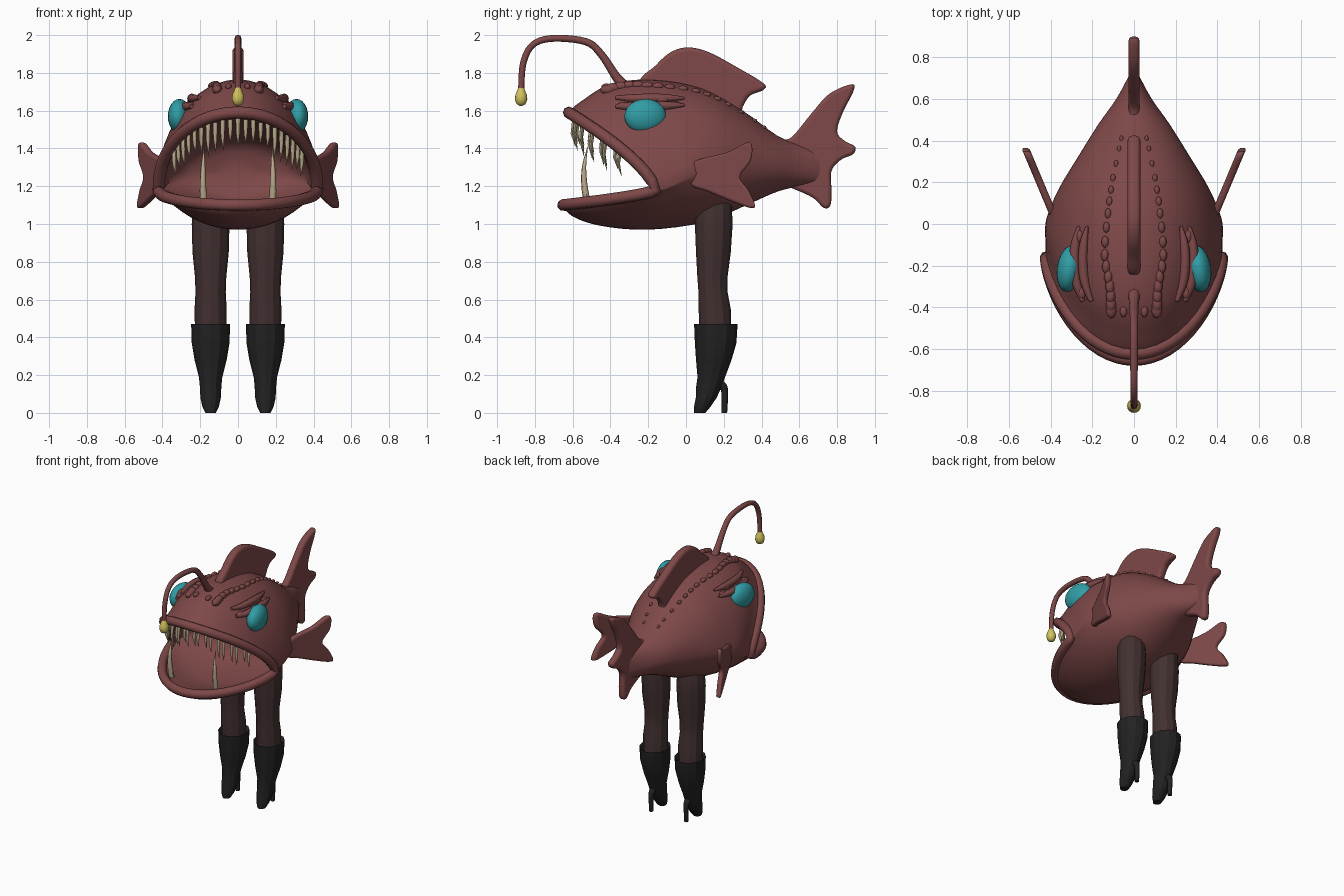
import bpy, bmesh, math, random
from mathutils import Vector
from mathutils.bvhtree import BVHTree

random.seed(4)
cube = bpy.data.objects.get("Cube")
if cube:
    bpy.data.objects.remove(cube)


def material(name, rgb):
    m = bpy.data.materials.new(name)
    m.use_nodes = True
    m.diffuse_color = (*rgb, 1)
    m.node_tree.nodes["Principled BSDF"].inputs["Base Color"].default_value = (*rgb, 1)
    return m


SKIN = material("dull red skin", (0.21, 0.065, 0.065))
TEAL = material("teal eye", (0.03, 0.34, 0.38))
IVORY = material("ivory tooth", (0.5, 0.41, 0.26))
GLOW = material("yellow lure", (0.65, 0.55, 0.11))
STOCKING = material("dark brown stocking", (0.055, 0.03, 0.03))
LEATHER = material("black leather", (0.016, 0.016, 0.016))


def spline(pts, steps, closed=False):
    """Sample a Catmull-Rom curve through points of any dimension."""
    n, out = len(pts), []
    for i in range(n if closed else n - 1):
        idx = [i - 1, i, i + 1, i + 2]
        idx = [k % n if closed else min(max(k, 0), n - 1) for k in idx]
        for s in range(steps):
            t = s / steps
            w = ((-t + 2*t*t - t**3) / 2, (2 - 5*t*t + 3*t**3) / 2,
                 (t + 4*t*t - 3*t**3) / 2, (t**3 - t*t) / 2)
            out.append(tuple(sum(w[j] * pts[idx[j]][d] for j in range(4))
                             for d in range(len(pts[0]))))
    return out if closed else out + [tuple(pts[-1])]


def finish(obj, mat, angle=40):
    bpy.ops.object.select_all(action='DESELECT')
    obj.select_set(True)
    bpy.context.view_layer.objects.active = obj
    if obj.type == 'CURVE':
        bpy.ops.object.convert(target='MESH')
        obj = bpy.context.object
    obj.data.materials.clear()
    obj.data.materials.append(mat)
    if angle:
        bpy.ops.object.shade_smooth_by_angle(angle=math.radians(angle))
    return obj


def new_object(name, data):
    obj = bpy.data.objects.new(name, data)
    bpy.context.collection.objects.link(obj)
    return obj


def loft(name, rings, mat, angle=40):
    bm = bmesh.new()
    loops = [[bm.verts.new(p) for p in ring] for ring in rings]
    for a, b in zip(loops, loops[1:]):
        for i in range(len(a)):
            j = (i + 1) % len(a)
            bm.faces.new((a[i], a[j], b[j], b[i]))
    bm.faces.new(loops[0])
    bm.faces.new(loops[-1])
    bmesh.ops.recalc_face_normals(bm, faces=bm.faces)
    mesh = bpy.data.meshes.new(name)
    bm.to_mesh(mesh)
    bm.free()
    return finish(new_object(name, mesh), mat, angle)


def tubes(name, strands, mat, closed=False, sides=2):
    """Each strand is a list of (x, y, z, radius)."""
    cu = bpy.data.curves.new(name, 'CURVE')
    cu.dimensions = '3D'
    cu.bevel_depth, cu.bevel_resolution, cu.use_fill_caps = 1, sides, True
    for strand in strands:
        sp = cu.splines.new('POLY')
        sp.points.add(len(strand) - 1)
        sp.use_cyclic_u = closed
        for p, (x, y, z, r) in zip(sp.points, strand):
            p.co, p.radius = (x, y, z, 1), r
    return finish(new_object(name, cu), mat, 60)


def fin(name, outline, half, place=lambda x, y: x):
    """Rounded plate from a (y, z) outline; place gives the final x."""
    cu = bpy.data.curves.new(name, 'CURVE')
    cu.dimensions, cu.fill_mode = '2D', 'BOTH'
    cu.extrude, cu.bevel_depth, cu.bevel_resolution = half * 0.3, half * 0.7, 2
    cu.offset = -half * 0.7
    pts = spline(outline, 5, True)
    sp = cu.splines.new('POLY')
    sp.points.add(len(pts) - 1)
    sp.use_cyclic_u = True
    for p, (y, z) in zip(sp.points, pts):
        p.co = (y, z, 0, 1)
    obj = finish(new_object(name, cu), SKIN, 50)
    for v in obj.data.vertices:
        y, z, x = v.co
        v.co = (place(x, y), y, z)
    return obj


def ellipsoid(name, loc, scale, mat, rot=(0, 0, 0), seg=20):
    bpy.ops.mesh.primitive_uv_sphere_add(segments=seg, ring_count=seg // 2 + 2,
                                         radius=1, location=loc, rotation=rot)
    obj = bpy.context.object
    obj.name, obj.scale = name, scale
    return finish(obj, mat, 60)


# Body: tilted rings running from the throat, out over the lips, to the tail
# ring = top y, top z, side x, side y, side z, bottom y, bottom z, roundness
RINGS = [
    (-0.02, 1.33, 0.10, -0.01, 1.27, -0.02, 1.21, 1.0),
    (-0.08, 1.44, 0.27, -0.05, 1.25, -0.10, 1.12, 1.0),
    (-0.34, 1.52, 0.36, -0.11, 1.22, -0.38, 1.07, 0.95),
    (-0.57, 1.55, 0.39, -0.16, 1.19, -0.61, 1.11, 0.9),
    (-0.62, 1.59, 0.42, -0.16, 1.18, -0.65, 1.10, 0.9),
    (-0.54, 1.66, 0.425, -0.08, 1.20, -0.60, 1.04, 1.05),
    (-0.40, 1.74, 0.425, 0.00, 1.24, -0.45, 0.99, 1.1),
    (-0.18, 1.765, 0.405, 0.07, 1.27, -0.20, 0.97, 1.1),
    (0.08, 1.72, 0.355, 0.18, 1.30, 0.10, 1.01, 1.05),
    (0.30, 1.60, 0.27, 0.32, 1.32, 0.32, 1.10, 1.0),
    (0.48, 1.47, 0.17, 0.48, 1.31, 0.48, 1.17, 1.0),
    (0.60, 1.42, 0.085, 0.60, 1.29, 0.60, 1.20, 1.0),
    (0.72, 1.38, 0.02, 0.72, 1.29, 0.72, 1.22, 1.0),
]


def ring_point(ring, a):
    ty, tz, sx, sy, sz, by, bz, e = ring
    s, c = math.sin(a), math.cos(a)
    y, z = (ty, tz) if c > 0 else (by, bz)
    return (sx * s, sy + (y - sy) * abs(c) ** 1.3, sz + (z - sz) * abs(c) ** e)


def ring_loop(ring, n=48):
    return [ring_point(ring, 2 * math.pi * i / n) for i in range(n)]


body = loft("body", [ring_loop(r) for r in spline(RINGS, 4)], SKIN, 60)
tubes("lips", [[(*p, 0.032) for p in ring_loop(RINGS[4], 64)]], SKIN, True)
skin_tree = BVHTree.FromPolygons([v.co.copy() for v in body.data.vertices],
                                 [tuple(p.vertices) for p in body.data.polygons])


def on_back(x, y):
    hit = skin_tree.ray_cast(Vector((x, y, 3)), Vector((0, 0, -1)))[0]
    return hit.z if hit else 1.5


# Upper teeth hang just inside the lip
teeth = []
for i in range(21):
    x, y, z = ring_point(RINGS[3], math.radians(-60 + 6 * i))
    y += 0.02 * (i % 2) - 0.02
    length = random.uniform(0.11, 0.17)
    teeth.append([(x, y, z + 0.02, 0.013), (x, y - 0.012, z - length * 0.5, 0.010),
                  (x * 0.98, y + 0.005, z - length, 0.001)])
tubes("upper_teeth", teeth, IVORY, sides=1)
tubes("lower_fangs", [spline([(s * 0.18, -0.51, 1.06, 0.02), (s * 0.185, -0.535, 1.18, 0.018),
                              (s * 0.185, -0.54, 1.3, 0.012), (s * 0.18, -0.52, 1.41, 0.001)], 3)
                      for s in (-1, 1)], IVORY, sides=1)

# Lure stalk and glowing bulb
tubes("lure_stalk", [spline([(0, -0.32, 1.72, 0.035), (0, -0.37, 1.78, 0.024), (0, -0.45, 1.90, 0.02),
                             (0, -0.53, 1.965, 0.019), (0, -0.70, 1.983, 0.018), (0, -0.81, 1.95, 0.017),
                             (0, -0.862, 1.85, 0.017), (0, -0.873, 1.70, 0.016)], 5)], SKIN)
bulb = [(1.626, 0.008), (1.635, 0.024), (1.66, 0.033), (1.685, 0.03), (1.71, 0.019), (1.73, 0.012)]
loft("lure_bulb", [[(r * math.cos(k * math.pi / 8), -0.873 + r * math.sin(k * math.pi / 8), z)
                    for k in range(16)] for z, r in bulb], GLOW, 60)

# Fins
fin("dorsal_fin", [(-0.24, 1.74), (-0.16, 1.84), (-0.08, 1.91), (0.01, 1.935), (0.12, 1.91),
                   (0.27, 1.83), (0.41, 1.745), (0.41, 1.71), (0.34, 1.68), (0.30, 1.62),
                   (0.27, 1.55), (0.0, 1.62)], 0.03)
fin("tail_fin", [(0.48, 1.42), (0.56, 1.46), (0.66, 1.58), (0.76, 1.69), (0.88, 1.74), (0.885, 1.70),
                 (0.83, 1.59), (0.80, 1.49), (0.84, 1.44), (0.895, 1.41), (0.885, 1.37), (0.82, 1.34),
                 (0.77, 1.28), (0.77, 1.18), (0.765, 1.10), (0.73, 1.085), (0.67, 1.14),
                 (0.56, 1.19), (0.48, 1.22)], 0.026)
for side, s in (("left", 1), ("right", -1)):
    fin(side + "_pectoral_fin",
        [(0.0, 1.30), (0.08, 1.345), (0.22, 1.38), (0.32, 1.43), (0.35, 1.41), (0.34, 1.33),
         (0.285, 1.25), (0.33, 1.18), (0.365, 1.10), (0.34, 1.085), (0.24, 1.12), (0.12, 1.17),
         (0.02, 1.21)], 0.019, lambda x, y: x + s * (0.385 + 0.42 * (y - 0.04)))

    # Eye with brow folds above it
    ellipsoid(side + "_eye", (s * 0.31, -0.215, 1.57), (0.06, 0.112, 0.092), TEAL,
              (0, 0, s * math.radians(8)))
    brows = []
    for x, lift, r in ((0.275, 0.012, 0.024), (0.235, 0.01, 0.022)):
        path = [(x - 0.03, -0.37, 0.5), (x, -0.28, 1), (x + 0.01, -0.18, 1.1),
                (x + 0.005, -0.09, 0.9), (x - 0.01, -0.01, 0.3)]
        brows.append(spline([(s * px, y, on_back(px, y) + lift, r * k) for px, y, k in path], 4))
    tubes(side + "_brow_folds", brows, SKIN)

    # Knobs in rows along the head and back
    row = spline([(0.11, -0.41, 0.034), (0.115, -0.30, 0.028), (0.14, -0.15, 0.024),
                  (0.125, 0.05, 0.02), (0.10, 0.22, 0.016), (0.06, 0.41, 0.012)], 3)
    row += [(0.25, -0.33, 0.026), (0.245, -0.13, 0.03), (0.26, -0.06, 0.024), (0.05, -0.42, 0.022)]
    for x, y, r in row:
        ellipsoid(side + "_back_knob", (s * x, y, on_back(x, y)), (r * 0.8, r * 1.3, r * 0.8),
                  SKIN, seg=10)

    # Leg and high-heeled boot: ring = z, centre y, half depth, half width
    def limb(name, sections, mat, sides, angle):
        loft(name, [[(s * 0.145 + rx * math.sin(2 * math.pi * k / sides),
                      yc - ry * math.cos(2 * math.pi * k / sides), z) for k in range(sides)]
                    for z, yc, ry, rx in sections], mat, angle)

    limb(side + "_leg", [(1.20, 0.148, 0.06, 0.06), (1.14, 0.148, 0.092, 0.09), (1.0, 0.147, 0.1, 0.1),
                         (0.85, 0.145, 0.092, 0.096), (0.72, 0.14, 0.08, 0.083),
                         (0.64, 0.143, 0.077, 0.08), (0.55, 0.152, 0.085, 0.085),
                         (0.42, 0.155, 0.085, 0.083)], STOCKING, 12, 25)
    limb(side + "_boot", [(0.44, 0.158, 0.08, 0.08), (0.47, 0.158, 0.115, 0.103), (0.37, 0.157, 0.11, 0.1),
                          (0.28, 0.147, 0.094, 0.085), (0.19, 0.134, 0.073, 0.062),
                          (0.14, 0.122, 0.068, 0.057), (0.08, 0.107, 0.055, 0.054),
                          (0.03, 0.085, 0.043, 0.043), (0.0, 0.072, 0.03, 0.028)], LEATHER, 12, 25)
    tubes(side + "_heel", [spline([(s * 0.145, 0.15, 0.145, 0.028), (s * 0.145, 0.19, 0.145, 0.023),
                                   (s * 0.145, 0.205, 0.11, 0.018), (s * 0.145, 0.203, 0.0, 0.015)], 4)],
          LEATHER)
